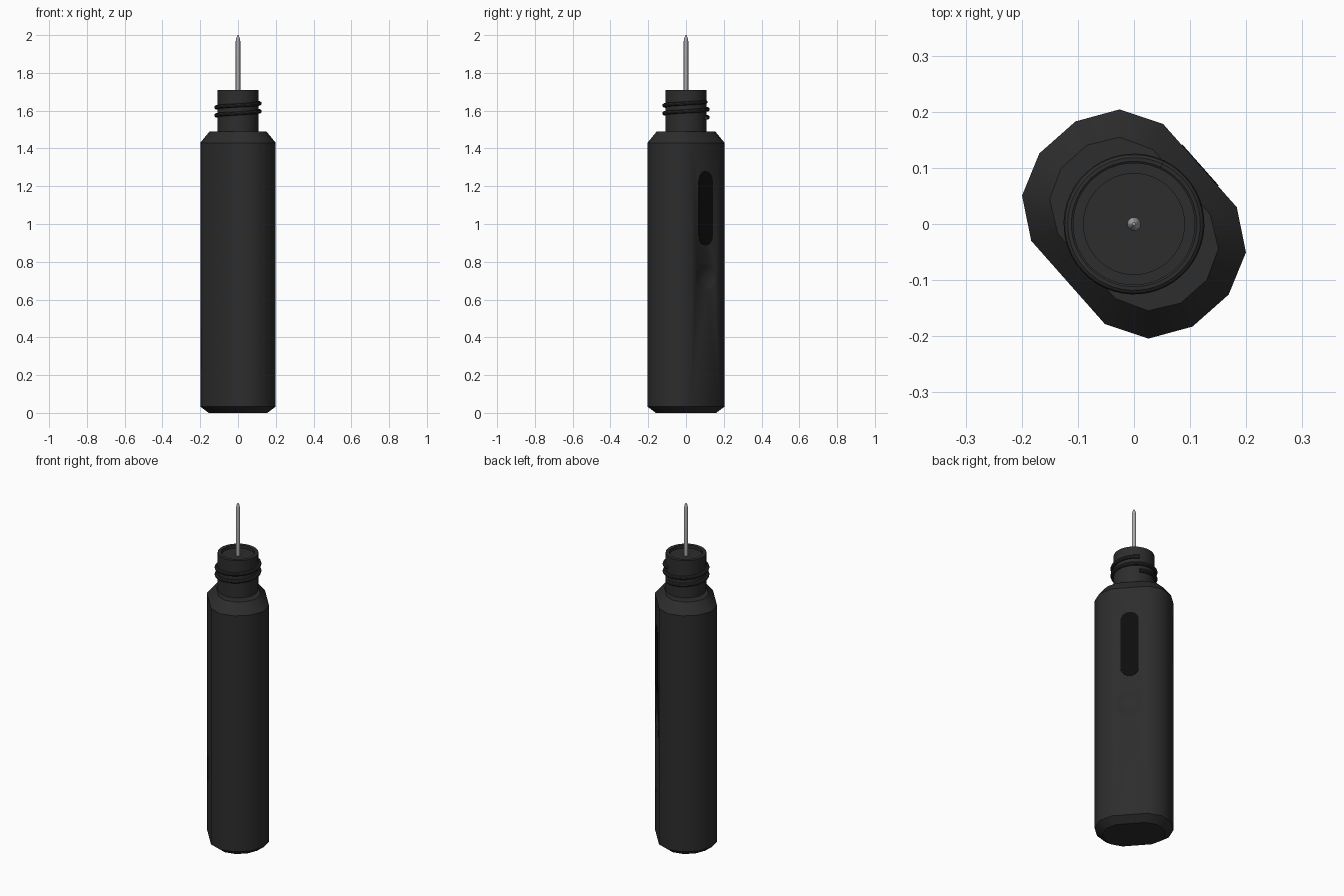
import bpy, bmesh, math
from mathutils import Matrix

if "Cube" in bpy.data.objects:
    bpy.data.objects.remove(bpy.data.objects["Cube"])

TURN = Matrix.Rotation(math.radians(41.5), 4, 'Z')   # flats face this direction


def material(name, v):
    m = bpy.data.materials.new(name)
    m.diffuse_color = (v, v, v, 1)
    m.use_nodes = True
    m.node_tree.nodes["Principled BSDF"].inputs["Base Color"].default_value = m.diffuse_color
    return m


BLACK, GLASS, STEEL = material("black", 0.026), material("dark_glass", 0.004), material("steel", 0.4)


def loft(name, rings, mat, matrix=Matrix()):
    """Skin a list of closed rings of (x, y, z) points and cap both ends."""
    bm = bmesh.new()
    loops = [[bm.verts.new(matrix @ Matrix.Translation(p).translation) for p in r] for r in rings]
    n = len(rings[0])
    for a, b in zip(loops, loops[1:]):
        for i in range(n):
            j = (i + 1) % n
            bm.faces.new((a[i], a[j], b[j], b[i]))
    bm.faces.new(loops[0][::-1])
    bm.faces.new(loops[-1])
    bmesh.ops.recalc_face_normals(bm, faces=bm.faces)
    me = bpy.data.meshes.new(name)
    bm.to_mesh(me)
    bm.free()
    me.materials.append(mat)
    ob = bpy.data.objects.new(name, me)
    bpy.context.collection.objects.link(ob)
    return ob


def smooth(ob):
    bpy.ops.object.select_all(action='DESELECT')
    ob.select_set(True)
    bpy.context.view_layer.objects.active = ob
    bpy.ops.object.shade_smooth_by_angle(angle=math.radians(35))


def lathe(name, profile, mat, n=48):
    rings = [[(r * math.cos(2 * math.pi * i / n), r * math.sin(2 * math.pi * i / n), z)
              for i in range(n)] for r, z in profile]
    ob = loft(name, rings, mat)
    smooth(ob)
    return ob


# Body: twelve-sided section with two wide flats, chamfered at both ends
quarter = [(0.157, 0.099), (0.116, 0.170), (0.043, 0.206)]
section = quarter + [(-u, v) for u, v in quarter[::-1]]
section += [(-u, -v) for u, v in section]
levels = [(0, 0.75, 0.80), (0.033, 1, 1), (1.43, 1, 1), (1.49, 0.72, 0.78)]
body = loft("body", [[(u * a, v * b, z) for u, v in section] for z, a, b in levels], BLACK, TURN)

# Dished button pressed into the flat
cap_r, depth = 0.068, 0.015
ball_r = (cap_r ** 2 + depth ** 2) / (2 * depth)
bpy.ops.mesh.primitive_uv_sphere_add(segments=96, ring_count=64, radius=ball_r,
                                     location=TURN @ Matrix.Translation((0.157 - depth + ball_r, 0, 0.72)).translation)
cutter = bpy.context.object
cutter.name = "button_cutter"
cutter.hide_render = True
cutter.data.materials.append(BLACK)
cut = body.modifiers.new("button_dish", 'BOOLEAN')
cut.operation, cut.object, cut.solver = 'DIFFERENCE', cutter, 'EXACT'
bpy.context.view_layer.objects.active = body
bpy.ops.object.modifier_apply(modifier=cut.name)
bpy.data.objects.remove(cutter)
smooth(body)

# Window: rounded slot inlaid in the flat
w, lo, hi = 0.049, 0.886, 1.28
outline = []
for k in range(34):
    top = k < 17
    a = math.pi * (k % 17) / 16 + (0 if top else math.pi)
    outline.append((w * math.cos(a), (hi - w if top else lo + w) + w * math.sin(a)))
loft("window", [[(x, v, z) for v, z in outline] for x in (0.150, 0.1585)], GLASS, TURN)

# Neck with shallow recess in its top
lathe("neck", [(0.109, 1.47), (0.109, 1.71), (0.09, 1.71), (0.09, 1.692)], BLACK)

# Screw thread: two turns of a thin tube
rings = []
for k in range(97):
    t = k / 96
    a = math.radians(65) + t * 4 * math.pi
    z0 = 1.562 + 0.084 * t
    ring = []
    for s in range(10):
        b = 2 * math.pi * s / 10
        r = 0.115 + 0.0105 * math.cos(b)
        ring.append((r * math.cos(a), r * math.sin(a), z0 + 0.0105 * math.sin(b)))
    rings.append(ring)
smooth(loft("thread", rings, BLACK))

# Pin with tapered tip
lathe("pin", [(0.012, 1.68), (0.012, 1.968), (0.008, 1.988), (0.003, 2.0)], STEEL, 20)
